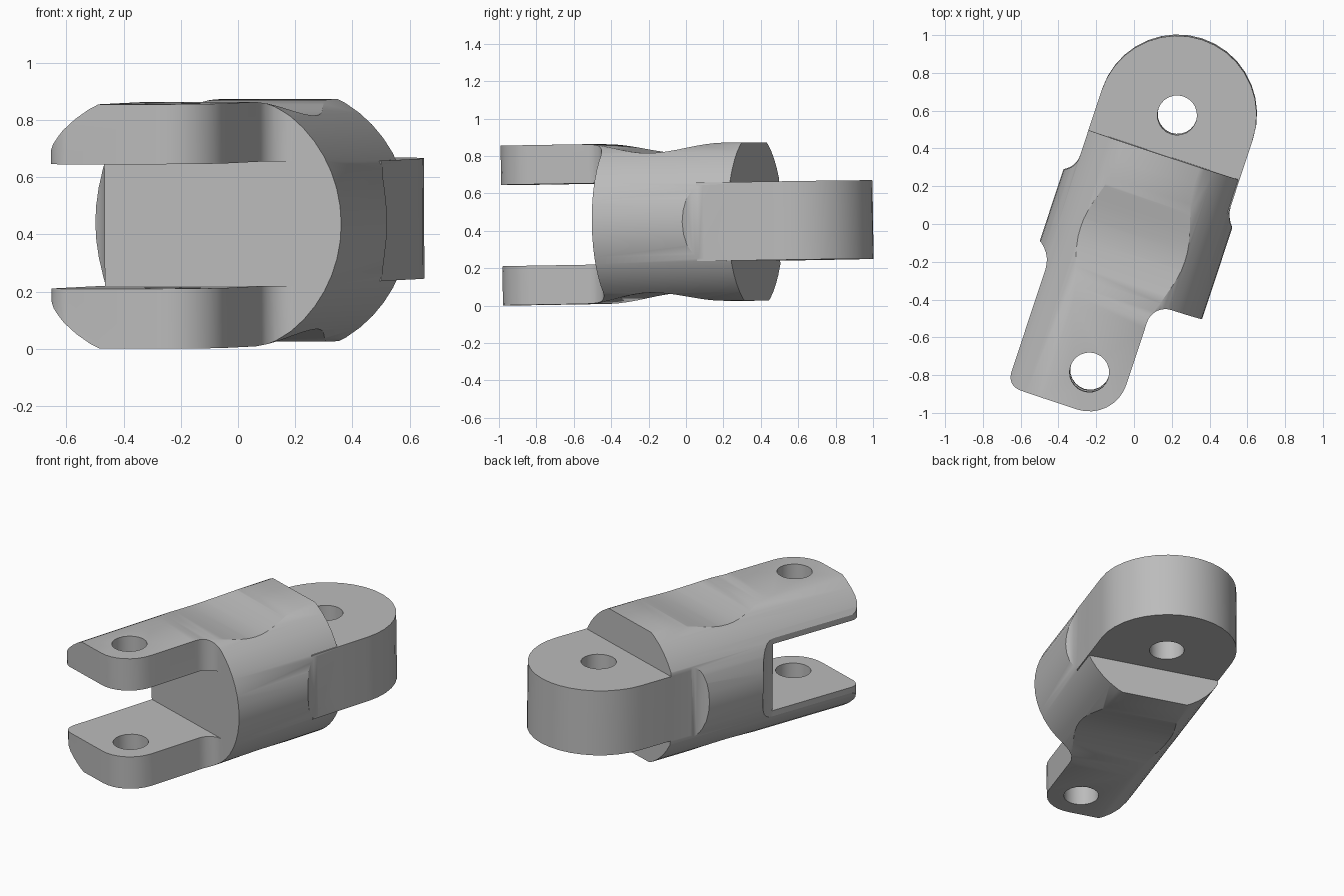
import bpy, bmesh
from math import sin, cos, pi, radians
from mathutils import Matrix, Vector

if "Cube" in bpy.data.objects:
    bpy.data.objects.remove(bpy.data.objects["Cube"], do_unlink=True)

grey = bpy.data.materials.new("plain grey")
grey.use_nodes = True
colour = (0.5, 0.5, 0.5, 1)
grey.diffuse_color = colour
grey.node_tree.nodes["Principled BSDF"].inputs["Base Color"].default_value = colour


def arc(cx, cy, r, start, end, steps=8):
    angles = [radians(start + (end - start) * i / steps) for i in range(steps + 1)]
    return [(cx + r * cos(a), cy + r * sin(a)) for a in angles]


def prism(name, outline, low, high, place):
    """Extrude a 2D outline; place(a, b, h) maps it into 3D."""
    bm = bmesh.new()
    base = bm.faces.new([bm.verts.new(place(a, b, low)) for a, b in outline])
    top = bmesh.ops.extrude_face_region(bm, geom=[base])["geom"]
    shift = Vector(place(0, 0, high)) - Vector(place(0, 0, low))
    bmesh.ops.translate(bm, vec=shift, verts=[g for g in top if isinstance(g, bmesh.types.BMVert)])
    bmesh.ops.recalc_face_normals(bm, faces=bm.faces)
    mesh = bpy.data.meshes.new(name)
    bm.to_mesh(mesh)
    bm.free()
    mesh.materials.append(grey)
    obj = bpy.data.objects.new(name, mesh)
    bpy.context.collection.objects.link(obj)
    return obj


def combine(target, tool, operation):
    mod = target.modifiers.new(operation, "BOOLEAN")
    mod.operation, mod.solver, mod.object = operation, "EXACT", tool
    bpy.context.view_layer.objects.active = target
    bpy.ops.object.modifier_apply(modifier=mod.name)
    bpy.data.objects.remove(tool, do_unlink=True)


def upright(a, b, h):
    return (a, b, h)


def lengthwise(a, b, h):
    return (a, h, b)


def sideways(a, b, h):
    return (h, a, b)


# Plan outline of fork and barrel
plan = arc(-0.30, -0.95, 0.07, 180, 270, 4)
plan += arc(0.022, -0.813, 0.207, 270, 360)
plan += arc(0.329, -0.465, 0.10, 180, 90)
plan += [(0.6, -0.365), (0.62, 0.098)]
plan += arc(0.609, 0.25, 0.152, 270, 180)
plan += [(0.457, 0.4), (-0.385, 0.4)]
plan += arc(-0.485, 0.25, 0.10, 0, -90)
plan += [(-0.6, 0.15), (-0.6, -0.22)]
plan += arc(-0.52, -0.37, 0.15, 90, 0)
link = prism("clevis_link", plan, -0.6, 0.6, upright)

# Round barrel section
barrel = prism("barrel_section", arc(0.0275, 0, 0.473, 0, 352.5, 47), -1.3, 1.3, lengthwise)
combine(link, barrel, "INTERSECT")

# Side profile: flats, shallow waist and fork slot
dip_start, dip_end, steps = -0.5, 0.3, 16
upper = [(-1.3, 0.427)]
for i in range(steps + 1):
    t = i / steps
    dip = 0.026 * (1 - cos(2 * pi * t))
    upper.append((dip_start + (dip_end - dip_start) * t, 0.427 - 0.004 * t - dip))
upper.append((1.3, 0.423))
lower = [(v, -z) for v, z in reversed(upper)]
slot = [(-1.3, -0.2175), (-0.365, -0.2175), (-0.365, 0.2175), (-1.3, 0.2175)]
combine(link, prism("side_profile", upper + lower + slot, -1, 1, sideways), "INTERSECT")

# Rounded lug at the back
lug = [(-0.385, 0.21), (0.457, 0.21)] + arc(0.036, 0.622, 0.421, 0, 180, 18)
combine(link, prism("lug", lug, -0.21, 0.21, upright), "UNION")

# Pin holes
for u, v in ((0.022, -0.813), (0.036, 0.622)):
    pin = prism("pin_hole", arc(u, v, 0.105, 0, 345, 23), -1, 1, upright)
    combine(link, pin, "DIFFERENCE")

# Turn to the resting pose and shade
link.matrix_world = (Matrix.Translation((0, 0, 0.444)) @ Matrix.Rotation(radians(-18.3), 4, "Z")
                     @ Matrix.Rotation(0.016, 4, "X"))
bpy.ops.object.select_all(action="DESELECT")
link.select_set(True)
bpy.context.view_layer.objects.active = link
bpy.ops.object.shade_smooth_by_angle(angle=radians(30))
